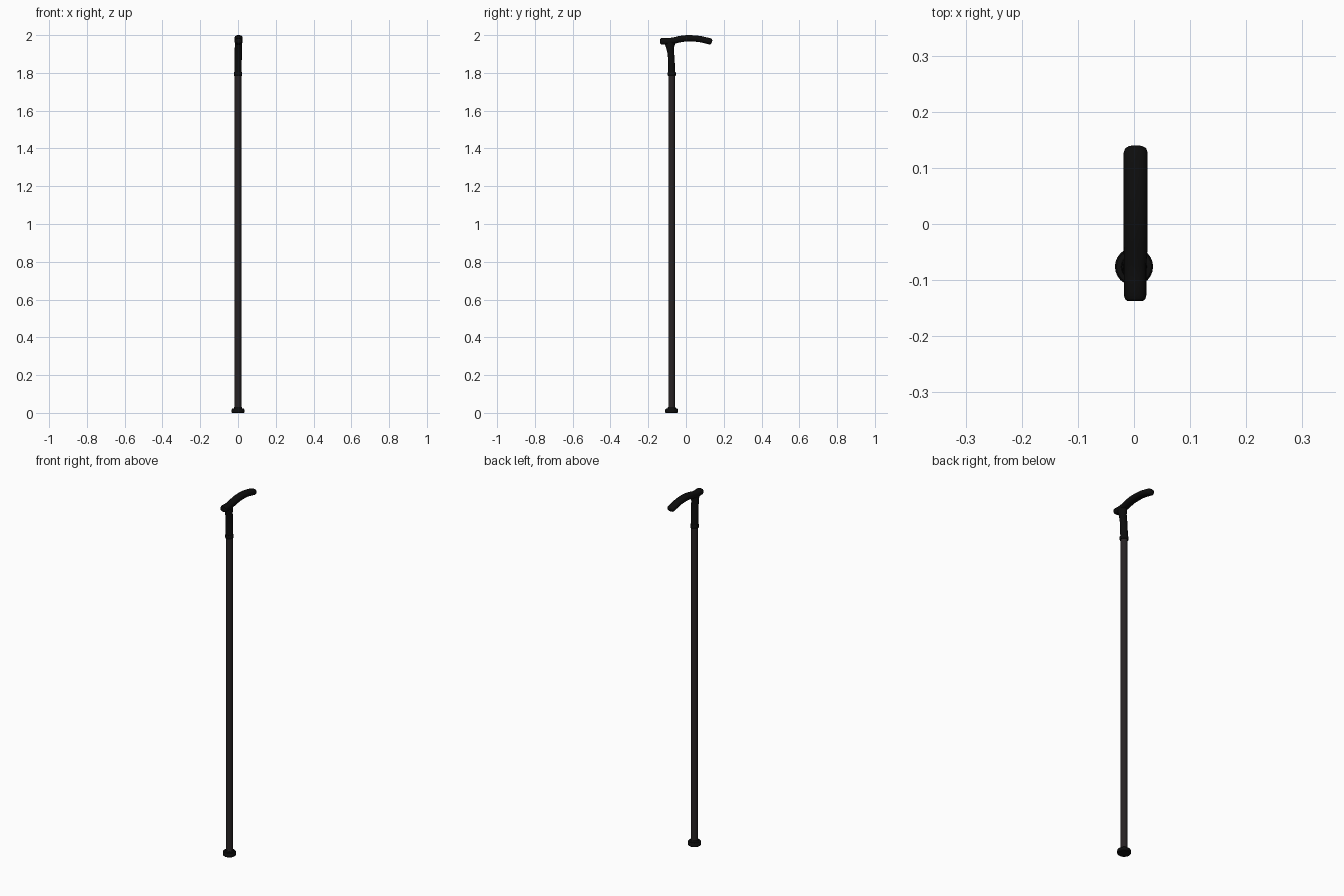
import bpy, bmesh, math
from mathutils import Vector

if "Cube" in bpy.data.objects:
    bpy.data.objects.remove(bpy.data.objects["Cube"])


def material(name, rgb):
    m = bpy.data.materials.new(name)
    m.diffuse_color = (*rgb, 1)
    m.use_nodes = True
    m.node_tree.nodes["Principled BSDF"].inputs["Base Color"].default_value = m.diffuse_color
    return m


black = material("matte black", (0.004, 0.004, 0.004))
dark = material("dark shaft brown grey", (0.021, 0.017, 0.018))


def sweep(name, rings, mat, sides=24, power=1.0):
    """Loft rings (x, y, z, half width in x, half depth) along a path in the yz plane."""
    bm = bmesh.new()
    pts = [Vector(r[:3]) for r in rings]
    loops = []
    for i, (x, y, z, rx, rd) in enumerate(rings):
        t = pts[min(i + 1, len(pts) - 1)] - pts[max(i - 1, 0)]
        t.x = 0
        t.normalize()
        n = Vector((0, -t.z, t.y))
        loop = []
        for k in range(sides):
            a = 2 * math.pi * k / sides
            c, s = math.cos(a), math.sin(a)
            c = math.copysign(abs(c) ** power, c)
            s = math.copysign(abs(s) ** power, s)
            loop.append(bm.verts.new(pts[i] + Vector((c * rx, 0, 0)) + n * (s * rd)))
        loops.append(loop)
    for a, b in zip(loops, loops[1:]):
        for k in range(sides):
            j = (k + 1) % sides
            bm.faces.new((a[k], a[j], b[j], b[k]))
    bm.faces.new(loops[0][::-1])
    bm.faces.new(loops[-1])
    bmesh.ops.recalc_face_normals(bm, faces=bm.faces)
    me = bpy.data.meshes.new(name)
    bm.to_mesh(me)
    bm.free()
    me.materials.append(mat)
    ob = bpy.data.objects.new(name, me)
    bpy.context.collection.objects.link(ob)
    bpy.context.view_layer.objects.active = ob
    ob.select_set(True)
    bpy.ops.object.shade_smooth_by_angle(angle=math.radians(40))
    ob.select_set(False)
    return ob


CY = -0.076  # shaft axis


def upright(name, profile, mat, x=0.0):
    return sweep(name, [(x, CY, z, r, r) for r, z in profile], mat)


# Rubber foot
upright("rubber_foot", [(0.031, 0), (0.034, 0.003), (0.034, 0.018), (0.031, 0.022),
                        (0.023, 0.023), (0.020, 0.030)], black)
# Long shaft
upright("shaft", [(0.0175, 0.02), (0.0175, 1.80)], dark)
# Collar ring below the handle
upright("collar", [(0.020, 1.784), (0.022, 1.787), (0.022, 1.801), (0.020, 1.804)], black)

# Handle stem, leaning back and flaring into the grip
sweep("handle_stem", [
    (0, -0.076, 1.800, 0.0195, 0.018), (0, -0.077, 1.85, 0.0195, 0.0175),
    (0.001, -0.080, 1.90, 0.0195, 0.0175), (0.002, -0.084, 1.93, 0.0195, 0.020),
    (0.003, -0.085, 1.95, 0.019, 0.026), (0.003, -0.085, 1.968, 0.017, 0.032)], black)

# Arched grip with rounded ends
sweep("handle_grip", [
    (0.002, -0.137, 1.967, 0.014, 0.010), (0.002, -0.134, 1.967, 0.018, 0.015),
    (0.002, -0.127, 1.968, 0.020, 0.018), (0.002, -0.10, 1.967, 0.020, 0.017),
    (0.002, -0.07, 1.970, 0.020, 0.017), (0.003, -0.04, 1.977, 0.0215, 0.017),
    (0.003, -0.01, 1.982, 0.0215, 0.017), (0.003, 0.02, 1.983, 0.0215, 0.017),
    (0.003, 0.05, 1.982, 0.0215, 0.0165), (0.003, 0.08, 1.978, 0.0215, 0.0165),
    (0.003, 0.11, 1.971, 0.0215, 0.0165), (0.003, 0.127, 1.967, 0.0215, 0.0165),
    (0.003, 0.134, 1.965, 0.019, 0.014), (0.003, 0.137, 1.964, 0.014, 0.009)],
    black, power=0.85)
